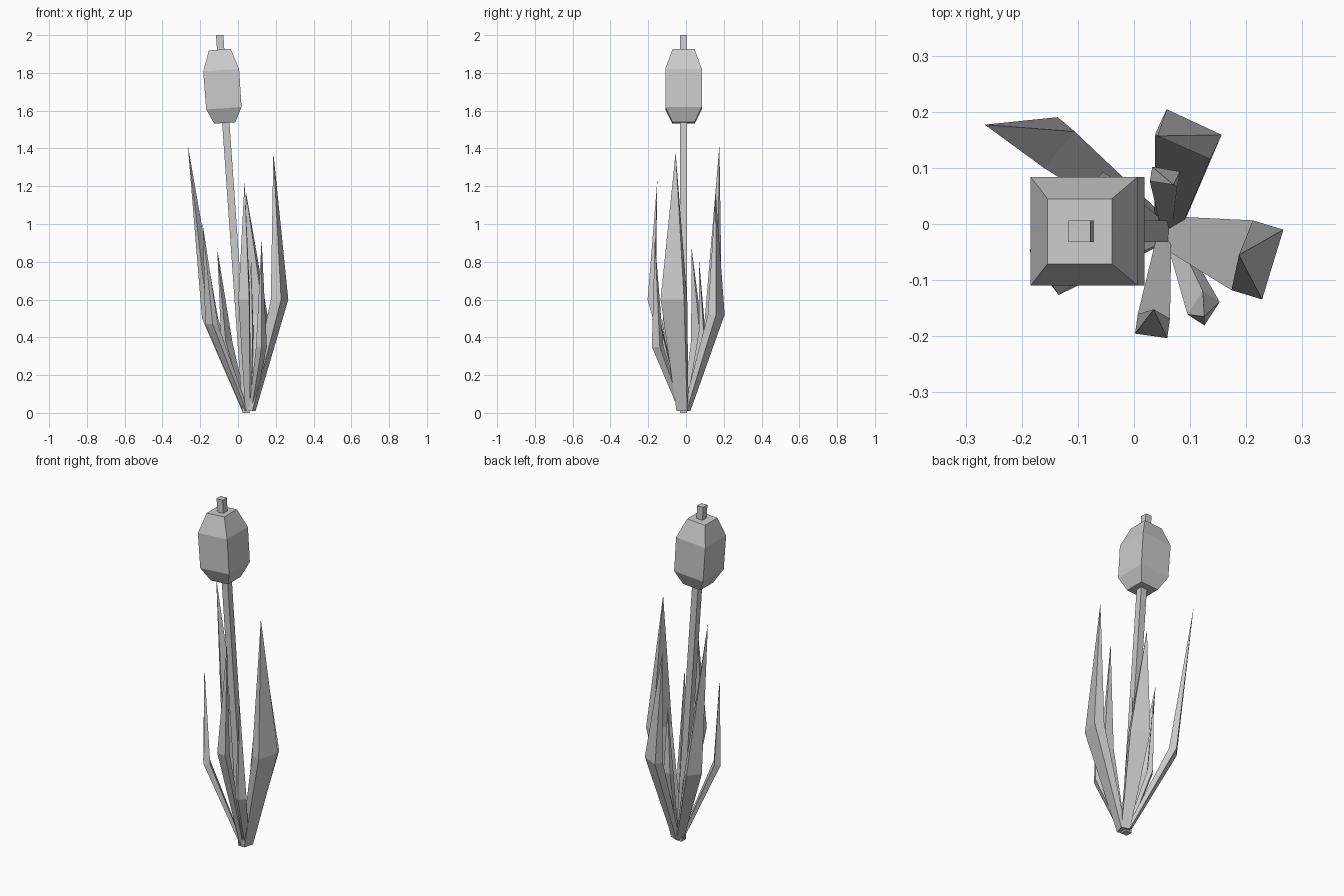
import bpy
from math import cos, sin, radians

cube = bpy.data.objects.get("Cube")
if cube:
    bpy.data.objects.remove(cube, do_unlink=True)

grey = bpy.data.materials.new("plain_grey")
grey.use_nodes = True
colour = (0.6, 0.6, 0.6, 1)
grey.diffuse_color = colour
grey.node_tree.nodes["Principled BSDF"].inputs["Base Color"].default_value = colour


def loft(name, rings, tip=None):
    """Skin four-sided rings, closing the top with a cap or a point."""
    verts = [p for ring in rings for p in ring]
    faces = [(3, 2, 1, 0)]
    for r in range(len(rings) - 1):
        for i in range(4):
            j = (i + 1) % 4
            a, b = r * 4, r * 4 + 4
            faces.append((a + i, a + j, b + j, b + i))
    last = len(verts) - 4
    if tip:
        verts.append(tip)
        faces += [(last + i, last + (i + 1) % 4, last + 4) for i in range(4)]
    else:
        faces.append(tuple(range(last, last + 4)))
    mesh = bpy.data.meshes.new(name)
    mesh.from_pydata(verts, [], faces)
    mesh.materials.append(grey)
    obj = bpy.data.objects.new(name, mesh)
    bpy.context.collection.objects.link(obj)
    return obj


def ring(x, y, z, thick, width, angle=0, tilt=0):
    """Rectangle around a centre, thick along the angle and wide across it."""
    c, s = cos(radians(angle)), sin(radians(angle))
    points = []
    for u, v in ((-1, -1), (1, -1), (1, 1), (-1, 1)):
        dx = (u * thick * c - v * width * s) / 2
        dy = (u * thick * s + v * width * c) / 2
        points.append((x + dx, y + dy, z + tilt * dx))
    return points


# Leaning stem, running through the seed head
CY = -0.013
LEAN = 0.07


def stem_x(z):
    return 0.043 - LEAN * z


loft("stem", [ring(stem_x(z), CY, z, 0.039, 0.039) for z in (0, 2)])

# Faceted seed head, set square to the stem
profile = [(1.535, 0.112, 0.118), (1.613, 0.187, 0.193),
           (1.815, 0.19, 0.193), (1.923, 0.115, 0.116)]
loft("seed_head", [ring(stem_x(z) - 0.005, CY, z, w, d, tilt=LEAN)
                   for z, w, d in profile])

# Leaves: bend centre, thickness, width, outward angle, tip
leaves = {
    "left_leaf": ((0.22, -0.064, 0.6), 0.057, 0.13, -17, (0.187, -0.055, 1.38)),
    "back_leaf": ((0.097, 0.16, 0.52), 0.048, 0.108, 65, (0.042, 0.157, 1.17)),
    "back_right_leaf": ((-0.148, 0.145, 0.5), 0.04, 0.085, 140, (-0.266, 0.177, 1.42)),
    "front_right_leaf": ((-0.14, -0.09, 0.47), 0.035, 0.065, 217, (-0.187, -0.045, 1.0)),
    "front_left_leaf": ((0.124, -0.15, 0.35), 0.036, 0.05, -33, (0.125, -0.165, 0.92)),
    "small_right_leaf": ((-0.06, 0.06, 0.38), 0.03, 0.06, 145, (-0.11, 0.03, 0.87)),
    "small_back_leaf": ((0.055, 0.085, 0.43), 0.026, 0.05, 80, (0.07, 0.07, 0.8)),
    "front_leaf": ((0.033, -0.182, 0.6), 0.035, 0.058, -98, (0.035, -0.152, 1.23)),
}
for name, (bend, thick, width, angle, tip) in leaves.items():
    out = 0.018
    foot = ring(0.055 + out * cos(radians(angle)), CY + out * sin(radians(angle)),
                0.01, thick * 0.45, width * 0.45, angle)
    loft(name, [foot, ring(*bend, thick, width, angle)], tip)
